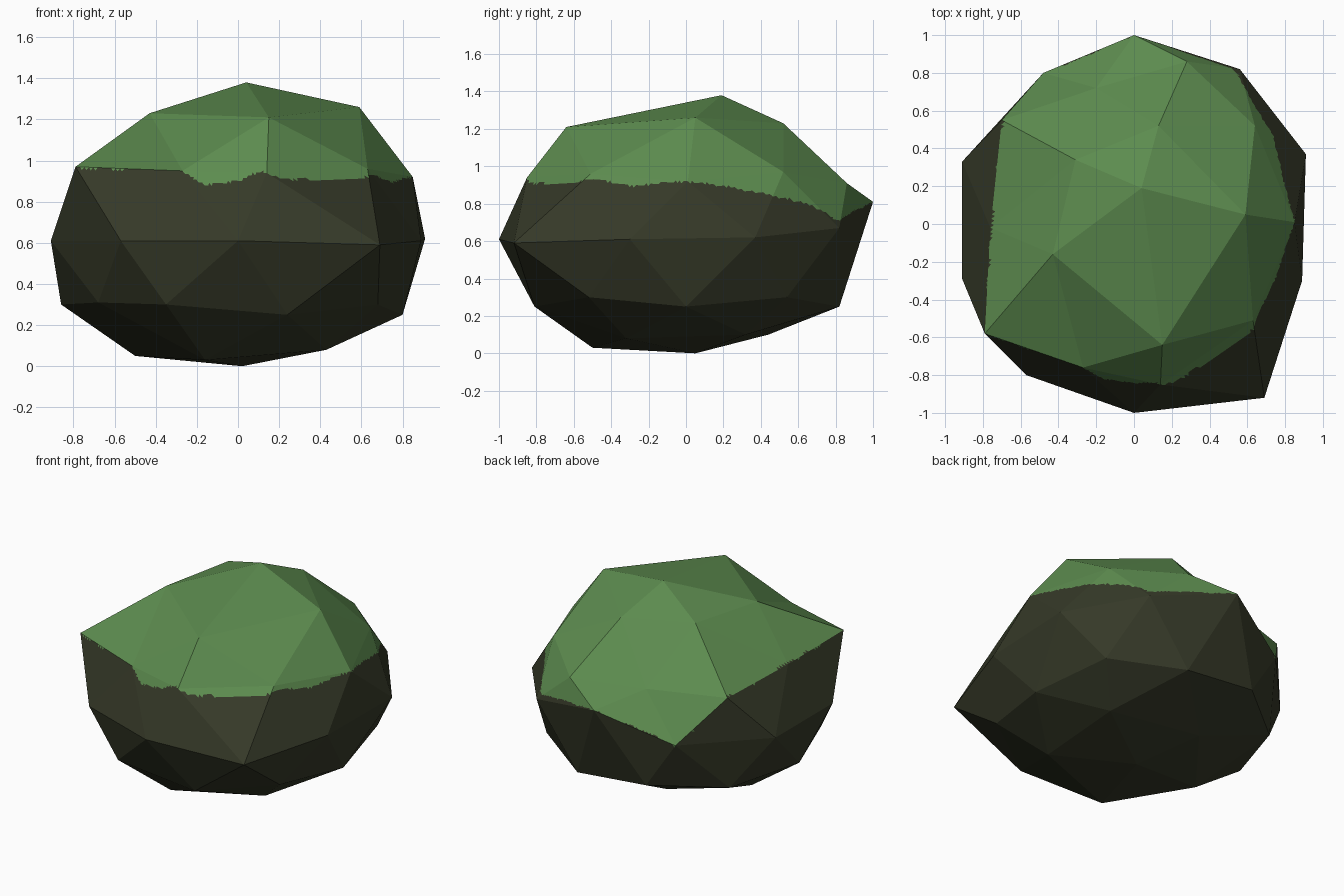
import bpy, bmesh, math
from mathutils import Vector, noise

# Rings of the boulder from bottom to top, each counter-clockwise from +x
RINGS = [
    [(0.02, 0.05, 0)],
    [(0.46, 0.32, 0.10), (-0.16, 0.44, 0.10), (-0.50, 0.0, 0.05),
     (-0.16, -0.50, 0.03), (0.43, -0.32, 0.08)],
    [(0.80, 0.0, 0.25), (0.68, 0.54, 0.30), (0.25, 0.82, 0.25), (-0.27, 0.82, 0.30),
     (-0.68, 0.50, 0.27), (-0.86, 0.0, 0.30), (-0.68, -0.49, 0.31), (-0.35, -0.80, 0.30),
     (0.24, -0.81, 0.25), (0.68, -0.52, 0.30)],
    [(0.91, 0.37, 0.62), (0.56, 0.82, 0.67), (0.0, 1.0, 0.81), (-0.48, 0.80, 0.62),
     (-0.91, 0.33, 0.61), (-0.91, -0.29, 0.61), (-0.57, -0.80, 0.61), (0.0, -1.0, 0.61),
     (0.69, -0.92, 0.59), (0.89, -0.30, 0.61)],
    [(0.85, 0.01, 0.92), (0.64, 0.52, 0.97), (0.28, 0.86, 0.91), (-0.20, 0.72, 0.905),
     (-0.70, 0.55, 0.91), (-0.76, -0.02, 0.94), (-0.79, -0.58, 0.97), (-0.27, -0.76, 0.95),
     (0.14, -0.85, 0.94), (0.63, -0.51, 0.96)],
    [(0.59, 0.05, 1.26), (0.13, 0.52, 1.23), (-0.31, 0.34, 1.24),
     (-0.43, -0.16, 1.23), (0.15, -0.64, 1.21)],
    [(0.04, 0.19, 1.38)],
]

# Lower edge of the moss: (angle in degrees, height)
MOSS_EDGE = [(-180, 0.94), (-144, 0.965), (-110, 0.95), (-101, 0.88), (-90, 0.90),
             (-82, 0.95), (-79, 0.92), (-60, 0.90), (-38, 0.93), (-20, 0.90), (0, 0.92),
             (19, 0.88), (33, 0.84), (47, 0.80), (56, 0.71), (69, 0.75), (90, 0.81),
             (121, 0.62), (142, 0.91), (180, 0.94)]


def angle_of(v):
    return math.degrees(math.atan2(v.y, v.x))


def moss_height(a):
    for (a0, h0), (a1, h1) in zip(MOSS_EDGE, MOSS_EDGE[1:]):
        if a <= a1:
            return h0 + (h1 - h0) * (a - a0) / (a1 - a0)
    return MOSS_EDGE[-1][1]


def material(name, rgb):
    m = bpy.data.materials.new(name)
    m.diffuse_color = (*rgb, 1)
    return m


# Icosphere whose rings are moved onto the boulder's corners
bm = bmesh.new()
bmesh.ops.create_icosphere(bm, subdivisions=2, radius=1)
LEVELS = [-0.95, -0.7, -0.2, 0.2, 0.7, 0.95]
groups = [[] for _ in RINGS]
for v in bm.verts:
    groups[sum(v.co.z > lv for lv in LEVELS)].append(v)
for verts, ring in zip(groups, RINGS):
    verts.sort(key=lambda v: (angle_of(v.co) + 5) % 360)
    for v, p in zip(verts, ring):
        v.co = p

# Fine flat subdivision so the moss can end in a ragged line
bmesh.ops.subdivide_edges(bm, edges=bm.edges[:], cuts=23, use_grid_fill=True)
for f in bm.faces:
    c = f.calc_center_median()
    ragged = 0.012 * noise.noise(Vector(c) * 14)
    f.material_index = int(c.z > moss_height(angle_of(c)) + ragged)
    f.smooth = False
bmesh.ops.recalc_face_normals(bm, faces=bm.faces[:])

mesh = bpy.data.meshes.new("mossy_boulder")
bm.to_mesh(mesh)
bm.free()
mesh.materials.append(material("dark stone", (0.036, 0.041, 0.021)))
mesh.materials.append(material("green moss", (0.108, 0.26, 0.078)))
bpy.context.collection.objects.link(bpy.data.objects.new("mossy_boulder", mesh))
